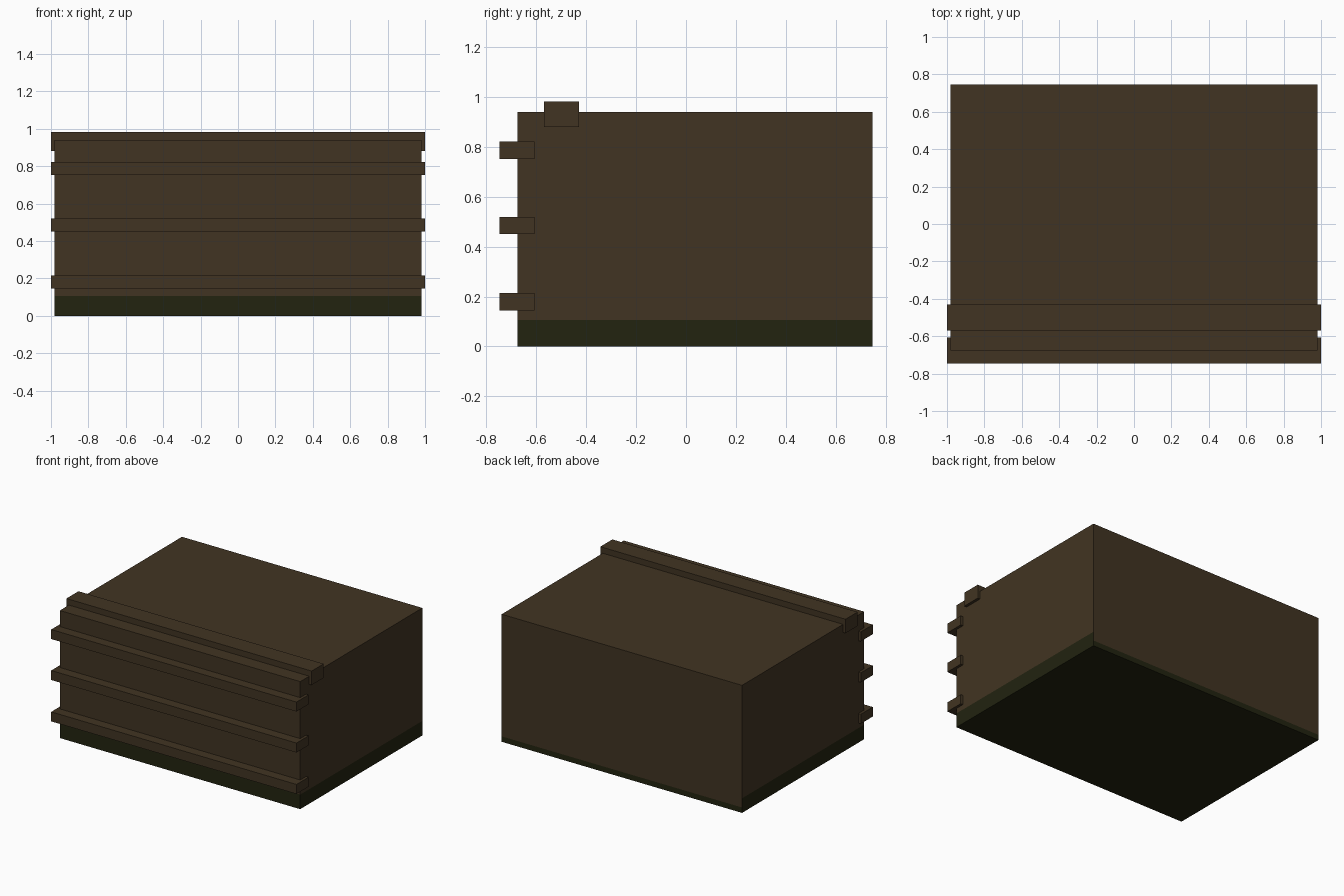
import bpy, bmesh
from mathutils import Matrix, Vector

if "Cube" in bpy.data.objects:
    bpy.data.objects.remove(bpy.data.objects["Cube"], do_unlink=True)


def material(name, rgb):
    mat = bpy.data.materials.new(name)
    mat.use_nodes = True
    colour = (*rgb, 1)
    mat.diffuse_color = colour
    bsdf = mat.node_tree.nodes["Principled BSDF"]
    bsdf.inputs["Base Color"].default_value = colour
    bsdf.inputs["Roughness"].default_value = 0.9
    return mat


wood = material("dark brown wood", (0.053, 0.034, 0.016))
moss = material("dark mossy green", (0.016, 0.017, 0.005))


def box(name, low, high, cuts=(), rule=None):
    """Box between two corners, cut at given heights, coloured by a face rule."""
    low, high = Vector(low), Vector(high)
    bm = bmesh.new()
    size = Matrix.Diagonal((*(high - low), 1))
    bmesh.ops.create_cube(bm, size=1, matrix=Matrix.Translation((low + high) / 2) @ size)
    for z in cuts:
        bmesh.ops.bisect_plane(bm, geom=bm.verts[:] + bm.edges[:] + bm.faces[:],
                               plane_co=(0, 0, z), plane_no=(0, 0, 1))
    bm.normal_update()
    for face in bm.faces:
        face.material_index = int(rule(face)) if rule else 0
    mesh = bpy.data.meshes.new(name)
    bm.to_mesh(mesh)
    bm.free()
    mesh.materials.append(wood)
    mesh.materials.append(moss)
    obj = bpy.data.objects.new(name, mesh)
    bpy.context.collection.objects.link(obj)
    return obj


# Main block with a damp green band around the foot, lower on the back
BAND, BACK_BAND = 0.107, 0.04


def damp(face):
    limit = BACK_BAND if face.normal.y > 0.5 else BAND
    return face.calc_center_median().z < limit


box("crate_body", (-0.98, -0.675, 0), (0.98, 0.747, 0.94), (BACK_BAND, BAND), damp)

# Three horizontal battens across the front
for level, z in zip(("lower", "middle", "upper"), (0.18, 0.485, 0.787)):
    box(f"{level}_front_batten", (-1, -0.747, z - 0.035), (1, -0.607, z + 0.035))

# Thicker batten sunk into the top near the front
box("top_batten", (-1, -0.57, 0.88), (1, -0.43, 0.983))
